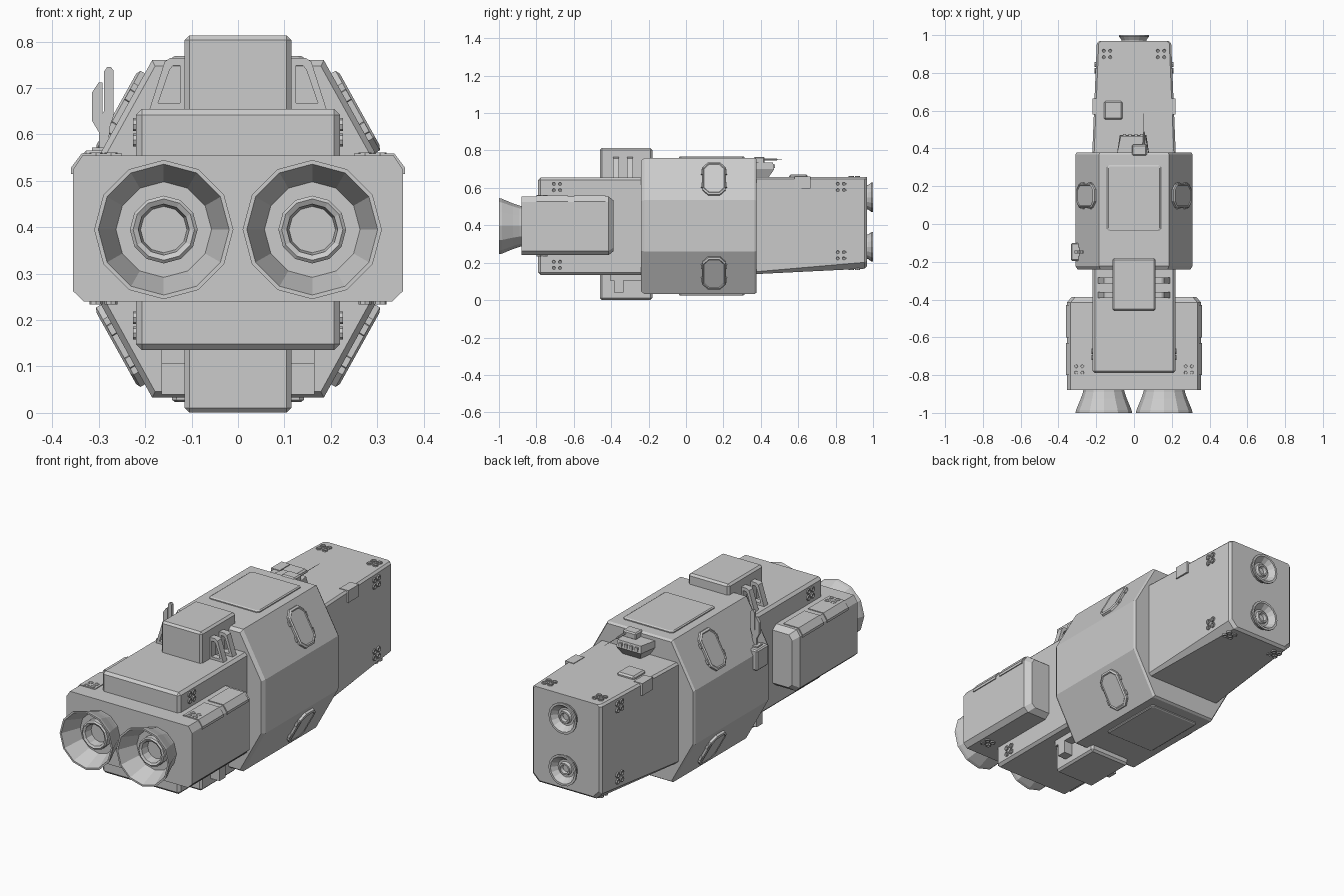
import bpy, bmesh, math
from mathutils import Vector, Matrix

if "Cube" in bpy.data.objects:
    bpy.data.objects.remove(bpy.data.objects["Cube"])

MZ = 0.3965  # height of the long axis


def finish(name, bm):
    bmesh.ops.recalc_face_normals(bm, faces=bm.faces)
    me = bpy.data.meshes.new(name)
    bm.to_mesh(me)
    bm.free()
    ob = bpy.data.objects.new(name, me)
    bpy.context.collection.objects.link(ob)
    return ob


def skin(bm, rings, caps=True):
    vs = [[bm.verts.new(p) for p in r] for r in rings]
    n = len(vs[0])
    for a, b in zip(vs, vs[1:]):
        for i in range(n):
            bm.faces.new((a[i], a[(i + 1) % n], b[(i + 1) % n], b[i]))
    if caps:
        bm.faces.new(vs[0])
        bm.faces.new(vs[-1])


def loft(name, rings):
    bm = bmesh.new()
    skin(bm, rings)
    return finish(name, bm)


def box(name, x, y, z, bevel=0.0):
    bm = bmesh.new()
    skin(bm, [[(x[0], y[0], h), (x[1], y[0], h), (x[1], y[1], h), (x[0], y[1], h)] for h in z])
    ob = finish(name, bm)
    if bevel:
        m = ob.modifiers.new("chamfer", 'BEVEL')
        m.width, m.segments = bevel, 1
    return ob


def frame(loc, normal, up):
    n = Vector(normal).normalized()
    u = Vector(up)
    s = u.cross(n)
    return Matrix((s, u, n)).transposed().to_4x4(), Vector(loc)


def lathe(name, prof, sides, places, normal, up):
    """Revolved (radius, height) profile, repeated at several places."""
    bm = bmesh.new()
    for loc in places:
        m, o = frame(loc, normal, up)
        rings = []
        for r, h in prof:
            rings.append([o + m @ Vector((r * math.cos(2 * math.pi * i / sides),
                                          r * math.sin(2 * math.pi * i / sides), h))
                          for i in range(sides)])
        skin(bm, rings)
    return finish(name, bm)


def cluster(name, loc, normal, up, d=0.0165):
    m, o = frame(loc, normal, up)
    pts = [o + m @ Vector((a * d, b * d, 0)) for a in (-1, 1) for b in (-1, 1)]
    prof = [(.014, -.01), (.014, .006), (.009, .006), (.006, .001)]
    return lathe(name, prof, 8, pts, normal, up)


def octagon(w, h, c):
    return [(w, h - c), (w - c, h), (c - w, h), (-w, h - c),
            (-w, c - h), (c - w, -h), (w - c, -h), (w, c - h)]


# Central eight-sided hull
half = [(.185, .76), (.31, .535), (.31, .26), (.185, .033)]
prof = half + [(-x, z) for x, z in reversed(half)]
loft("hull", [[(x * s, y, MZ + (z - MZ) * s) for x, z in prof]
              for y, s in ((-.24, .965), (-.222, 1), (.367, 1), (.378, .98))])

# Front and rear modules
box("front_module", (-.22, .22), (-.79, -.2), (.135, .655), .013)


def rear(y, w, zb, c):
    return [(w, y, .655 - .008), (w - .01, y, .657), (-w + .01, y, .657), (-w, y, .655 - .008),
            (-w, y, zb + c), (-w + c, y, zb), (w - c, y, zb), (w, y, zb + c)]


loft("rear_module", [rear(.35, .222, .138, .012), rear(.955, .197, .168, .034),
                     rear(.968, .185, .18, .034)])

# Engine block with cut corners
eh = [(.335, .555), (.355, .525), (.355, .262), (.332, .24)]
ep = eh + [(-x, z) for x, z in reversed(eh)]
loft("engine_block", [[(x * s, y, MZ + (z - MZ) * t) for x, z in ep]
                      for y, s, t in ((-.88, 1, 1), (-.415, 1, 1), (-.387, .93, .86))])

# Main engine bells with inner nozzles
lathe("engine_bells", [(.105, -.02), (.11, .01), (.122, .045), (.147, .105), (.15, .12), (.141, .12),
                       (.103, .02), (.073, .02), (.073, .05), (.066, .056), (.055, .05), (.05, .008)],
      12, [(-.16, -.88, .395), (.16, -.88, .395)], (0, -1, 0), (0, 0, 1))

# Rear docking thrusters
lathe("rear_thrusters", [(.06, -.02), (.066, .008), (.079, .026), (.079, .034), (.068, .034),
                         (.045, .004), (.034, .004), (.03, .018), (.022, .018), (.018, .002)],
      16, [(0, .966, .55), (0, .966, .285)], (0, 1, 0), (0, 0, 1))

# Equipment boxes above and below
box("top_box", (-.115, .115), (-.46, -.18), (.62, .813), .01)
box("bottom_box", (-.115, .115), (-.46, -.18), (.001, .17), .01)

# Raised panels on the flat top and bottom of the hull
for nm, z0, s in (("top_panel", .755, 1), ("bottom_panel", .038, -1)):
    loft(nm, [[(x * k, .137 + y * k, z0 + s * h) for x, y in octagon(.142, .175, .01)]
              for h, k in ((0, 1), (.01, 1), (.014, .96))])

for sx in (-1, 1):
    side = "right" if sx > 0 else "left"
    # Hatches on the four slanted hull faces
    for sz in (-1, 1):
        lvl = "upper" if sz > 0 else "lower"
        m, o = frame((sx * .2475, .15, MZ + sz * .249), (sx * .874, 0, sz * .486), (0, 1, 0))
        hatch = [[o + m @ Vector((a * k, b * k, h)) for a, b in octagon(.098, .062, .03)]
                 for h, k in ((-.01, 1), (.012, 1), (.017, .9), (.013, .85))]
        loft(f"{lvl}_{side}_hatch", hatch)
        # Hinges along the hatch edges
        for b in (-.064, .064):
            for a in (-.04, .04):
                loft("hatch_hinge", [[o + m @ Vector((a + p, b + q, h)) for p, q in
                                      octagon(.013, .006, .002)] for h in (-.005, .012)])
        # Manoeuvring clusters
        cluster("front_side_cluster", (sx * .22, -.69, MZ + sz * .208), (sx, 0, 0), (0, 0, 1))
        cluster("rear_side_cluster", (sx * .203, .828, .605 if sz > 0 else .24), (sx, 0, 0), (0, 0, 1))
        cluster("engine_cluster", (sx * .29, -.77, .555 if sz > 0 else .24), (0, 0, sz), (0, 1, 0))
        cluster("rear_deck_cluster", (sx * .143, .9, .657 if sz > 0 else .166), (0, 0, sz), (0, 1, 0))

    # Grab loops beside the top box
    for y in (-.375, -.3):
        outer = [(.11, .65), (.192, .65), (.158, .757), (.145, .765), (.11, .765)]
        inner = [(.125, .668), (.172, .668), (.147, .74), (.14, .748), (.125, .748)]
        bm = bmesh.new()
        ring = [[(sx * x, yy, z) for x, z in p] for p, yy in
                ((outer, y - .016), (outer, y + .016), (inner, y + .016),
                 (inner, y - .016), (outer, y - .016))]
        skin(bm, ring, caps=False)
        bmesh.ops.remove_doubles(bm, verts=bm.verts, dist=1e-5)
        finish(f"{side}_grab_loop", bm)

    # Bracket beside the bottom box
    tee = [(-.405, .14), (-.405, .105), (-.385, .105), (-.385, .04), (-.335, .04),
           (-.335, .105), (-.24, .105), (-.24, .14)]
    loft(f"{side}_lower_bracket", [[(sx * x, y, z) for y, z in tee] for x in (.105, .165)])

    # Straps over the engine block corners
    strap = [(.25, .55), (.25, .559), (.337, .559), (.36, .528), (.36, .515), (.35, .515)]
    for y0, y1 in ((-.8, -.63), (-.6, -.43)):
        loft(f"{side}_engine_strap", [[(sx * x, y, z) for x, z in strap] for y in (y0, y1)])

    # Edge plates on the rear module
    box(f"{side}_edge_plate", (sx * .17, sx * .219), (.58, .665), (.598, .66))

# Small square deck hatch
box("deck_hatch", (-.16, -.062), (.552, .65), (.64, .672), .008)

# Sensor housing behind the hull: tapered box, head and needle
loft("sensor_housing", [[(-.06, .36, .655), (.06, .36, .655), (.05, .44, .655), (-.05, .44, .655)],
                        [(-.092, .36, .7), (.082, .36, .7), (.065, .472, .7), (-.075, .472, .7)],
                        [(-.092, .36, .735), (.082, .36, .735), (.06, .465, .735), (-.07, .465, .735)]])
for x in (-.048, -.018, .012, .042):
    box("sensor_lens", (x - .01, x + .006), (.46, .476), (.706, .726))
box("sensor_head", (-.01, .068), (.362, .42), (.73, .766), .006)
lathe("sensor_needle", [(.006, 0), (.005, .08), (.0015, .085), (.001, .18)], 6,
      [(.052, .405, .752)], (0, 1, 0), (0, 0, 1))

# Forked aerial on the left of the hull
box("aerial_base", (-.333, -.255), (-.195, -.1), (.46, .565), .006)
box("aerial_block", (-.315, -.27), (-.17, -.125), (.56, .572))
stem = [(-.3, .56), (-.282, .56), (-.275, .62), (-.268, .64), (-.268, .738), (-.274, .745),
        (-.282, .745), (-.289, .735), (-.289, .65), (-.292, .645), (-.292, .712), (-.3, .712),
        (-.315, .69), (-.315, .63), (-.3, .605)]
loft("forked_aerial", [[(x, y, z) for x, z in stem] for y in (-.155, -.14)])
